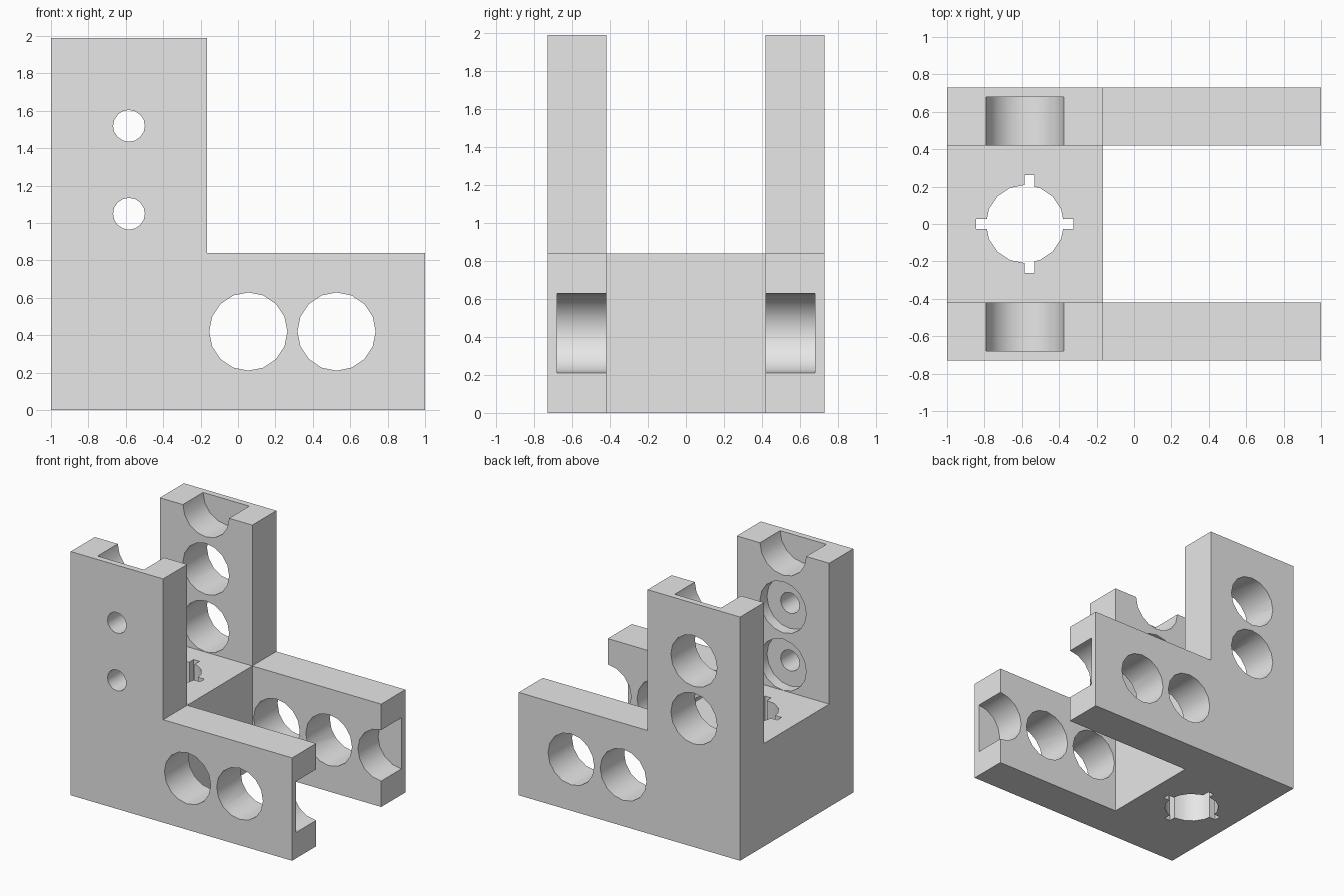
import bpy
import bmesh
import math
from mathutils import Matrix, Vector

if "Cube" in bpy.data.objects:
    bpy.data.objects.remove(bpy.data.objects["Cube"], do_unlink=True)

# Main dimensions
TOP, LOW = 1.99, 0.84
INNER, OUTER = 0.42, 0.73
STEP_X = -0.165
POST_X, ARM_Z = -0.583, 0.42
BORE, SCREW = 0.209, 0.085
SKIN = 0.05

grey = bpy.data.materials.new("light grey")
grey.use_nodes = True
colour = (0.8, 0.8, 0.8, 1)
grey.diffuse_color = colour
grey.node_tree.nodes["Principled BSDF"].inputs["Base Color"].default_value = colour


def make_object(name, bm):
    bmesh.ops.recalc_face_normals(bm, faces=bm.faces)
    mesh = bpy.data.meshes.new(name)
    bm.to_mesh(mesh)
    bm.free()
    obj = bpy.data.objects.new(name, mesh)
    bpy.context.collection.objects.link(obj)
    mesh.materials.append(grey)
    return obj


def extrude_profile(name, points, direction):
    bm = bmesh.new()
    face = bm.faces.new([bm.verts.new(p) for p in points])
    result = bmesh.ops.extrude_face_region(bm, geom=[face])
    verts = [g for g in result["geom"] if isinstance(g, bmesh.types.BMVert)]
    bmesh.ops.translate(bm, verts=verts, vec=Vector(direction))
    return make_object(name, bm)


def box(name, low, high):
    (x0, y0, z0), (x1, y1, z1) = low, high
    base = [(x0, y0, z0), (x1, y0, z0), (x1, y1, z0), (x0, y1, z0)]
    return extrude_profile(name, base, (0, 0, z1 - z0))


def cylinder(name, centre, radius, length, turn):
    bm = bmesh.new()
    bmesh.ops.create_cone(bm, cap_ends=True, segments=16, radius1=radius,
                          radius2=radius, depth=length,
                          matrix=Matrix.Translation(centre) @ turn)
    return make_object(name, bm)


def wall_cutter(x, z, y0, y1, radius):
    # Round cutter lying along y, with a vertex at the top
    return cylinder("bore_cutter", (x, (y0 + y1) / 2, z), radius, abs(y1 - y0),
                    Matrix.Rotation(math.pi / 2, 4, 'X'))


def cut(obj, cutters):
    bpy.context.view_layer.objects.active = obj
    for cutter in cutters:
        cutter.hide_render = True
        mod = obj.modifiers.new("cut", 'BOOLEAN')
        mod.operation = 'DIFFERENCE'
        mod.solver = 'EXACT'
        mod.object = cutter
        bpy.ops.object.modifier_apply(modifier=mod.name)
        bpy.data.objects.remove(cutter, do_unlink=True)


def finish(obj):
    bpy.ops.object.select_all(action='DESELECT')
    obj.select_set(True)
    bpy.context.view_layer.objects.active = obj
    bpy.ops.object.shade_smooth_by_angle(angle=math.radians(30))


# L-shaped side walls with open bores along the arm and half bores at the ends
for name, side in (("front_wall", -1), ("back_wall", 1)):
    outline = [(-1, 0), (1, 0), (1, LOW), (STEP_X, LOW), (STEP_X, TOP), (-1, TOP)]
    wall = extrude_profile(name, [(x, side * INNER, z) for x, z in outline],
                           (0, side * (OUTER - INNER), 0))
    near, far = side * (INNER - 0.1), side * (OUTER + 0.1)
    blind = side * (OUTER - SKIN)
    cutters = [wall_cutter(x, ARM_Z, near, far, BORE) for x in (0.055, 0.527)]
    cutters.append(wall_cutter(0.998, ARM_Z, near, blind, BORE))
    cutters.append(wall_cutter(POST_X, TOP, near, blind, BORE))
    for z in (1.05, 1.52):
        if side > 0:
            cutters.append(wall_cutter(POST_X, z, near, far, BORE))
        else:
            # Counterbored screw holes
            cutters.append(wall_cutter(POST_X, z, near, side * (INNER + 0.09), BORE))
            cutters.append(wall_cutter(POST_X, z, near, far, SCREW))
    cut(wall, cutters)
    finish(wall)

# Base block with a vertical keyed bore
base = box("base_block", (-1, -INNER, 0), (STEP_X, INNER, LOW))
cut(base, [
    cylinder("bore_cutter", (POST_X, 0, LOW / 2), BORE, LOW + 0.2, Matrix.Identity(4)),
    box("key_cutter", (-0.845, -0.028, -0.1), (-0.323, 0.028, LOW + 0.1)),
    box("key_cutter", (-0.585, -0.263, -0.1), (-0.531, 0.263, LOW + 0.1)),
])
finish(base)
